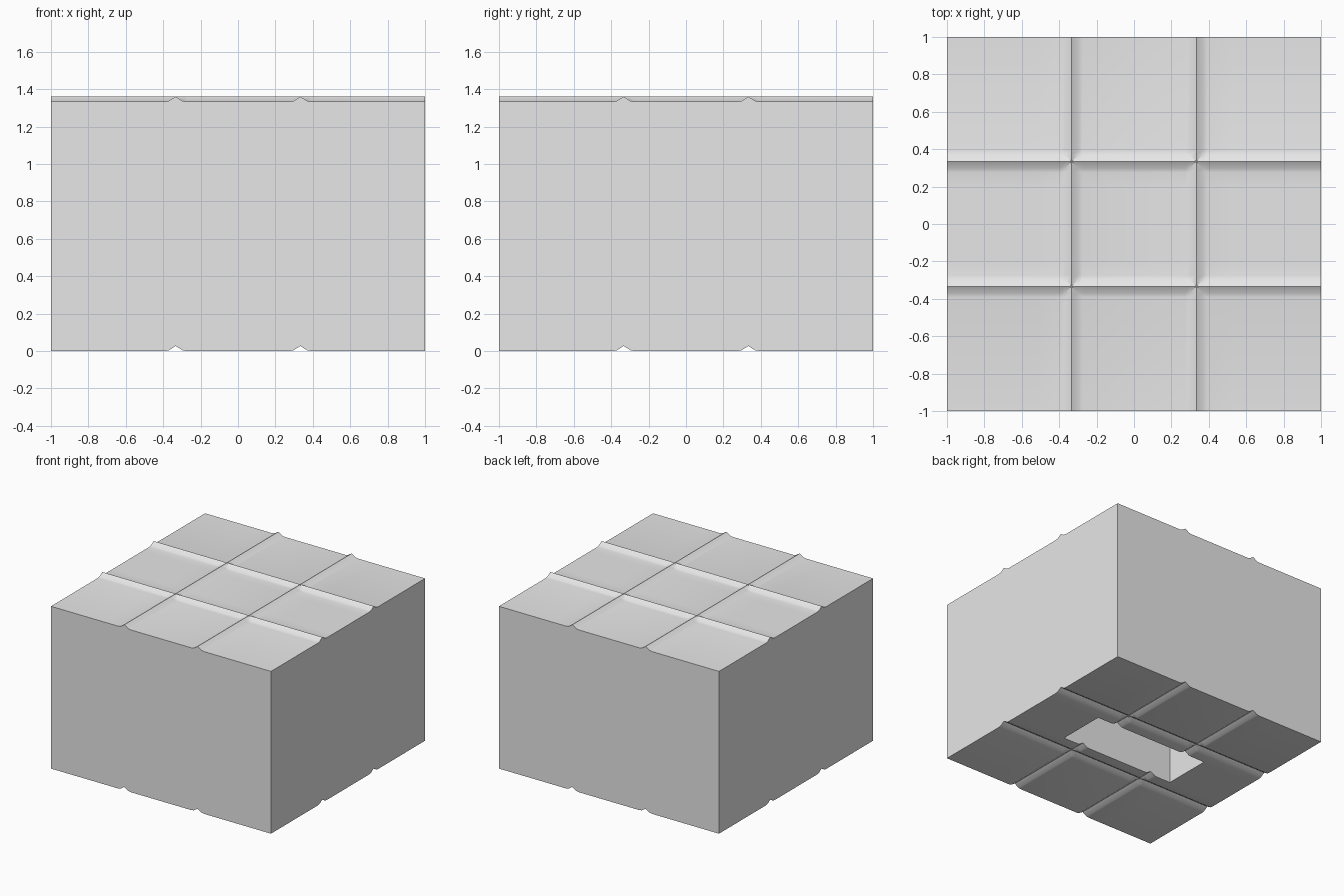
import bpy
import bmesh
import math

cube = bpy.data.objects.get("Cube")
if cube:
    bpy.data.objects.remove(cube, do_unlink=True)

HEIGHT = 4 / 3          # two tiles high, three tiles wide and deep
SEAM = 1 / 3            # seam lines at plus and minus this value
PROFILE = [(0.0, 0.027), (0.036, 0.004), (0.058, 0.0)]   # ridge: offset, height
SLOT_X, SLOT_Y, SLOT_TOP = 0.52, 0.2, 0.68


def seam_offset(c):
    return abs(abs(c) - SEAM)


def ridge(c):
    d = seam_offset(c)
    for (d0, h0), (d1, h1) in zip(PROFILE, PROFILE[1:]):
        if d <= d1:
            return h0 + (h1 - h0) * (d - d0) / (d1 - d0)
    return 0.0


def grid_lines(slot):
    half = {1.0, slot}
    for d, _ in PROFILE:
        half |= {SEAM + d, SEAM - d}
    return sorted([-c for c in half] + list(half))


XS, YS = grid_lines(SLOT_X), grid_lines(SLOT_Y)


def on_mitre(v):
    return abs(seam_offset(v.co.x) - seam_offset(v.co.y)) < 1e-5


def tiled_sheet(bm, z, slotted):
    """Sheet of nine tiles with raised seams, mitred where the seams cross."""
    rows = [[bm.verts.new((x, y, z + max(ridge(x), ridge(y)))) for x in XS] for y in YS]
    for j in range(len(YS) - 1):
        for i in range(len(XS) - 1):
            a, b = rows[j][i], rows[j][i + 1]
            c, d = rows[j + 1][i + 1], rows[j + 1][i]
            mid = (a.co + c.co) / 2
            if slotted and abs(mid.x) < SLOT_X and abs(mid.y) < SLOT_Y:
                continue
            if on_mitre(a) and on_mitre(c):
                bm.faces.new((a, b, c))
                bm.faces.new((a, c, d))
            elif on_mitre(b) and on_mitre(d):
                bm.faces.new((a, b, d))
                bm.faces.new((b, c, d))
            else:
                bm.faces.new((a, b, c, d))
    # outline of the sheet, once round
    return (rows[0][:-1] + [r[-1] for r in rows[:-1]]
            + rows[-1][:0:-1] + [r[0] for r in rows[:0:-1]])


bm = bmesh.new()
bottom = tiled_sheet(bm, 0.0, True)
top = tiled_sheet(bm, HEIGHT, False)

# slot going up from the underside
rim = [e for e in bm.edges if e.is_boundary
       and all(abs(v.co.x) < 0.9 and abs(v.co.y) < 0.9 for v in e.verts)]
new = bmesh.ops.extrude_edge_only(bm, edges=rim)["geom"]
for v in new:
    if isinstance(v, bmesh.types.BMVert):
        v.co.z = SLOT_TOP
ceiling = [e for e in new if isinstance(e, bmesh.types.BMEdge) and e.is_boundary]
bmesh.ops.edgeloop_fill(bm, edges=ceiling)

# outer walls between the two sheets
for k in range(len(bottom)):
    n = (k + 1) % len(bottom)
    bm.faces.new((bottom[k], bottom[n], top[n], top[k]))

bm.verts.ensure_lookup_table()
bmesh.ops.recalc_face_normals(bm, faces=bm.faces[:])
mesh = bpy.data.meshes.new("tiled_block")
bm.to_mesh(mesh)
bm.free()

# plain light grey
grey = bpy.data.materials.new("light_grey")
grey.use_nodes = True
colour = (0.8, 0.8, 0.8, 1.0)
grey.diffuse_color = colour
grey.node_tree.nodes["Principled BSDF"].inputs["Base Color"].default_value = colour
mesh.materials.append(grey)

block = bpy.data.objects.new("tiled_block", mesh)
bpy.context.collection.objects.link(block)
bpy.ops.object.select_all(action="DESELECT")
block.select_set(True)
bpy.context.view_layer.objects.active = block
bpy.ops.object.shade_smooth_by_angle(angle=math.radians(30))
